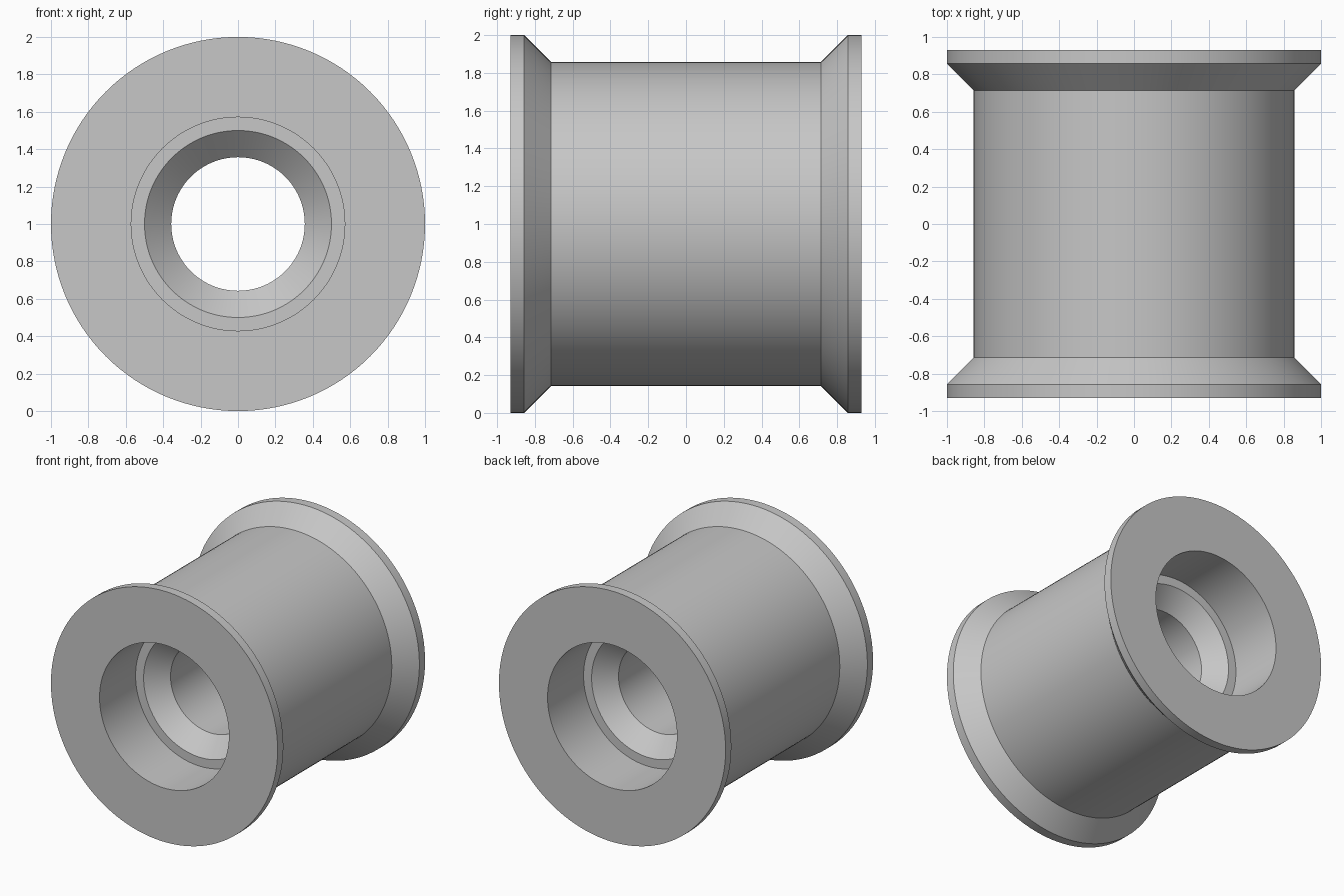
import bpy, bmesh, math
from mathutils import Matrix, Vector

if "Cube" in bpy.data.objects:
    bpy.data.objects.remove(bpy.data.objects["Cube"])

SEGMENTS = 128

# Plain grey material
grey = bpy.data.materials.new("plain grey")
grey.use_nodes = True
colour = (0.57, 0.57, 0.57, 1)
grey.diffuse_color = colour
grey.node_tree.nodes["Principled BSDF"].inputs["Base Color"].default_value = colour

# Front half of the section as (radius, y): barrel, flange, counterbore, bore
front = [
    (0.857, -0.714), (1.0, -0.857), (1.0, -0.929),
    (0.571, -0.929), (0.571, -0.475), (0.5, -0.475), (0.357, -0.34),
]
# Mirror it into a closed section
section = front + [(r, -y) for r, y in reversed(front)]

# Revolve the section about the y axis
bm = bmesh.new()
verts = [bm.verts.new((r, y, 0)) for r, y in section]
edges = [bm.edges.new((verts[i - 1], verts[i])) for i in range(len(verts))]
bmesh.ops.spin(bm, geom=verts + edges, cent=(0, 0, 0), axis=(0, 1, 0),
               angle=math.tau, steps=SEGMENTS, use_merge=True)
bmesh.ops.remove_doubles(bm, verts=bm.verts, dist=0.0001)
bmesh.ops.recalc_face_normals(bm, faces=bm.faces)
bmesh.ops.transform(bm, matrix=Matrix.Translation(Vector((0, 0, 1))), verts=bm.verts)

mesh = bpy.data.meshes.new("flanged_spool")
bm.to_mesh(mesh)
bm.free()
mesh.materials.append(grey)
spool = bpy.data.objects.new("flanged_spool", mesh)
bpy.context.collection.objects.link(spool)

# Smooth round surfaces, sharp rims
bpy.ops.object.select_all(action="DESELECT")
spool.select_set(True)
bpy.context.view_layer.objects.active = spool
bpy.ops.object.shade_smooth_by_angle(angle=math.radians(30))
